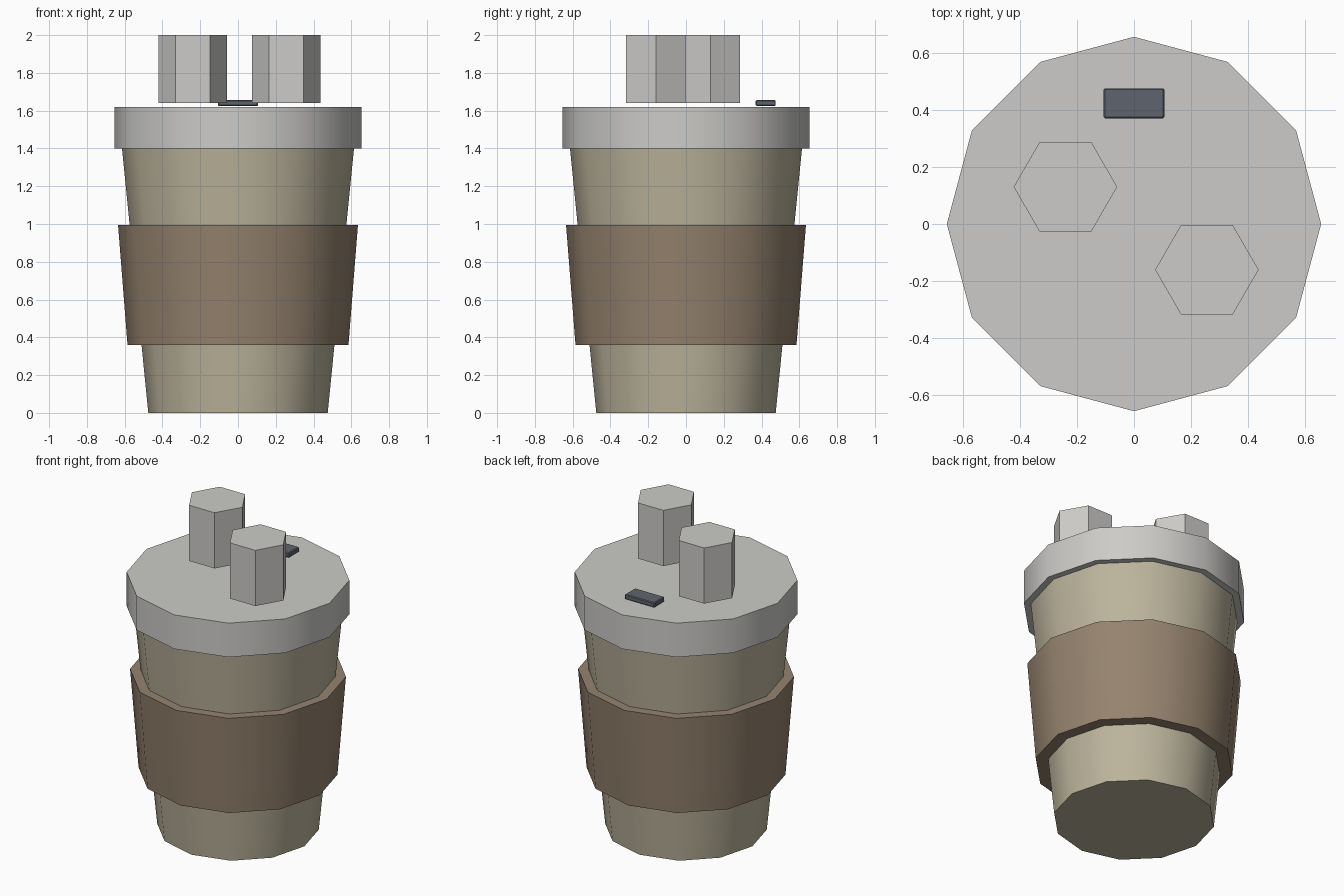
import bpy, bmesh, math

cube = bpy.data.objects.get("Cube")
if cube:
    bpy.data.objects.remove(cube, do_unlink=True)


def material(name, srgb):
    color = [(c / 255) ** 2.2 for c in srgb] + [1]
    mat = bpy.data.materials.new(name)
    mat.use_nodes = True
    mat.diffuse_color = color
    bsdf = next(n for n in mat.node_tree.nodes if n.type == "BSDF_PRINCIPLED")
    bsdf.inputs["Base Color"].default_value = color
    bsdf.inputs["Roughness"].default_value = 0.8
    return mat


def finish(name, bm, mat, smooth_angle=None):
    bmesh.ops.recalc_face_normals(bm, faces=bm.faces)
    mesh = bpy.data.meshes.new(name)
    bm.to_mesh(mesh)
    bm.free()
    mesh.materials.append(mat)
    obj = bpy.data.objects.new(name, mesh)
    bpy.context.collection.objects.link(obj)
    if smooth_angle:
        bpy.ops.object.select_all(action="DESELECT")
        obj.select_set(True)
        bpy.context.view_layer.objects.active = obj
        bpy.ops.object.shade_smooth_by_angle(angle=math.radians(smooth_angle))
    return obj


def frustum(name, mat, sides, r_low, r_high, z_low, z_high, center=(0, 0), smooth_angle=None):
    """Capped prism with a corner on the +x axis."""
    bm = bmesh.new()
    rings = []
    for r, z in ((r_low, z_low), (r_high, z_high)):
        angles = [math.tau * i / sides for i in range(sides)]
        rings.append([bm.verts.new((center[0] + r * math.cos(a),
                                    center[1] + r * math.sin(a), z)) for a in angles])
    low, high = rings
    for i in range(sides):
        j = (i + 1) % sides
        bm.faces.new((low[i], low[j], high[j], high[i]))
    bm.faces.new(low[::-1])
    bm.faces.new(high)
    return finish(name, bm, mat, smooth_angle)


cream = material("cream paper", (186, 178, 154))
brown = material("brown cardboard", (148, 130, 110))
grey = material("light grey plastic", (203, 202, 199))
slate = material("dark slate", (95, 100, 109))

# Cup, sleeve and lid
frustum("cup_body", cream, 12, 0.475, 0.615, 0, 1.41, smooth_angle=40)
frustum("cup_sleeve", brown, 12, 0.585, 0.635, 0.36, 0.995, smooth_angle=40)
frustum("lid", grey, 12, 0.655, 0.655, 1.40, 1.62, smooth_angle=40)

# Hexagonal posts hovering just above the lid
for name, center in (("back_post", (-0.24, 0.13)), ("front_post", (0.255, -0.16))):
    frustum(name, grey, 6, 0.181, 0.181, 1.64, 2.0, center)

# Sip tab with softened edges
bm = bmesh.new()
bmesh.ops.create_cube(bm, size=1)
bmesh.ops.scale(bm, vec=(0.212, 0.106, 0.032), verts=bm.verts)
bmesh.ops.translate(bm, vec=(0, 0.422, 1.64), verts=bm.verts)
bmesh.ops.bevel(bm, geom=bm.edges[:], offset=0.005, segments=1, affect="EDGES")
finish("sip_tab", bm, slate)
